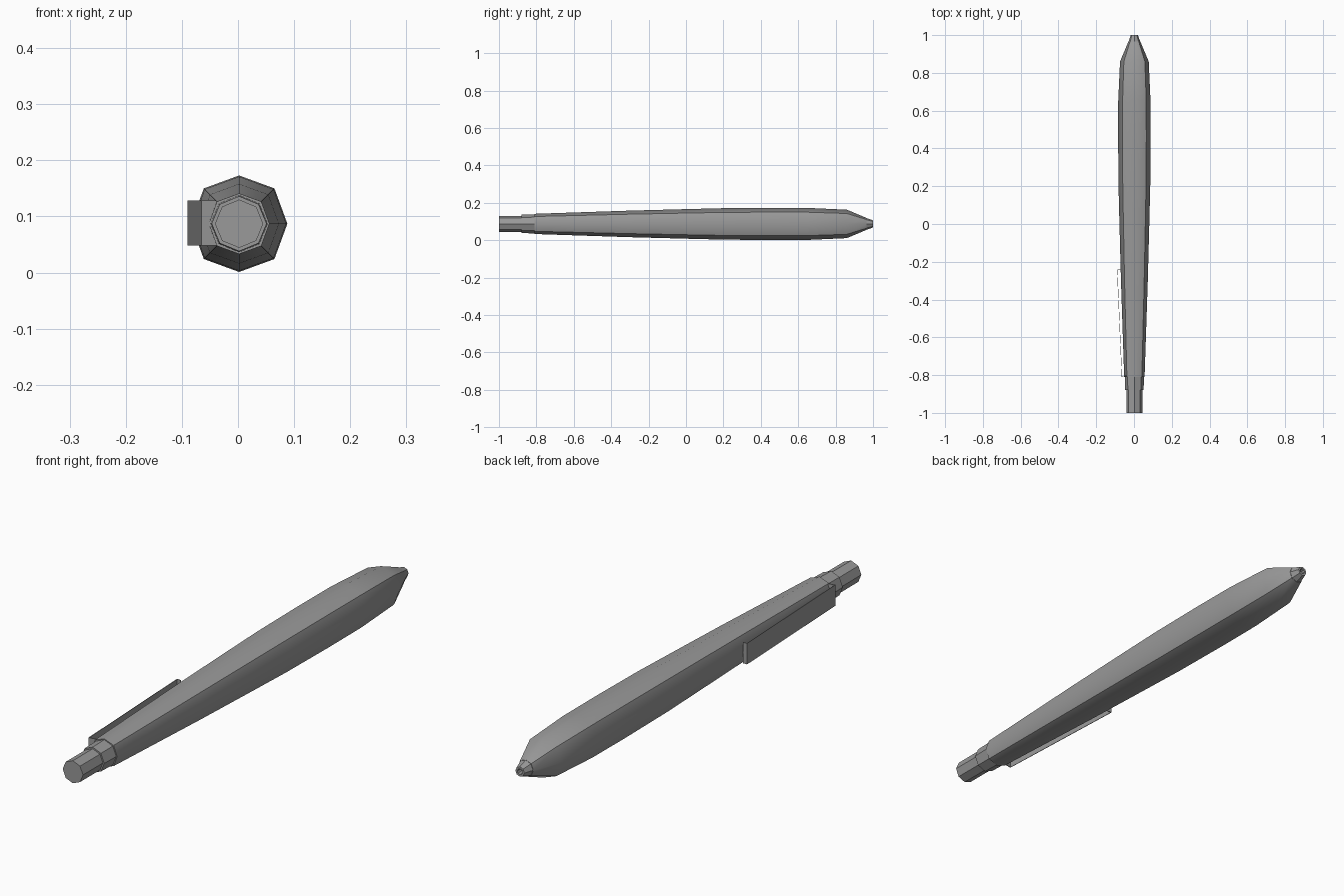
import bpy, bmesh, math
from mathutils import Vector

cube = bpy.data.objects.get("Cube")
if cube:
    bpy.data.objects.remove(cube, do_unlink=True)

CX, CZ = 0.002, 0.087      # long axis of the pen

grey = bpy.data.materials.new("mid_grey")
grey.use_nodes = True
COLOUR = (0.32, 0.32, 0.32, 1)
grey.diffuse_color = COLOUR
grey.node_tree.nodes["Principled BSDF"].inputs["Base Color"].default_value = COLOUR


def add_object(name, bm):
    bmesh.ops.recalc_face_normals(bm, faces=bm.faces)
    mesh = bpy.data.meshes.new(name)
    bm.to_mesh(mesh)
    bm.free()
    mesh.materials.append(grey)
    obj = bpy.data.objects.new(name, mesh)
    bpy.context.collection.objects.link(obj)
    return obj


def octagon_tube(name, profile, corner=1.0):
    """Loft eight-sided rings along y; corner widens the diagonal points."""
    bm = bmesh.new()
    rings = []
    for y, r in profile:
        ring = []
        for i in range(8):
            a = i * math.pi / 4
            k = r * (corner if i % 2 else 1)
            ring.append(bm.verts.new((CX + k * math.cos(a), y, CZ + k * math.sin(a))))
        rings.append(ring)
    for a, b in zip(rings, rings[1:]):
        for i in range(8):
            j = (i + 1) % 8
            bm.faces.new((a[i], a[j], b[j], b[i]))
    bm.faces.new(rings[0])
    bm.faces.new(rings[-1])
    return add_object(name, bm)


# Barrel: soft creases on the axes, sharp ones on the diagonals
barrel = octagon_tube("barrel", [
    (-0.81, 0.054), (-0.6, 0.061), (-0.3, 0.071), (0, 0.079), (0.2, 0.084),
    (0.45, 0.086), (0.65, 0.0855), (0.86, 0.076), (0.965, 0.032)], 1.035)
bpy.ops.object.select_all(action='DESELECT')
barrel.select_set(True)
bpy.context.view_layer.objects.active = barrel
bpy.ops.object.shade_smooth_by_angle(angle=math.radians(45))

# Push button and the collar it slides in
octagon_tube("push_button", [(-1, 0.043), (-0.86, 0.043)])
octagon_tube("collar", [(-0.88, 0.049), (-0.80, 0.051)])

# Metal tip with a recessed opening
octagon_tube("writing_tip", [(0.96, 0.033), (1, 0.019), (1, 0.011), (0.98, 0.009)])

# Pocket clip: a bent strip, open above and below
bm = bmesh.new()
path = [(-0.038, -0.805), (-0.065, -0.81), (-0.09, -0.24), (-0.072, -0.24)]
low = [bm.verts.new((x, y, 0.048)) for x, y in path]
high = [bm.verts.new((x, y, 0.128)) for x, y in path]
for i in range(len(path) - 1):
    bm.faces.new((low[i], low[i + 1], high[i + 1], high[i]))
clip = add_object("pocket_clip", bm)
# Face the strip away from the barrel before thickening it inward
if clip.data.polygons[1].normal.dot(Vector((-1, 0, 0))) < 0:
    clip.data.flip_normals()
thick = clip.modifiers.new("thickness", 'SOLIDIFY')
thick.thickness = 0.003
thick.offset = -1
